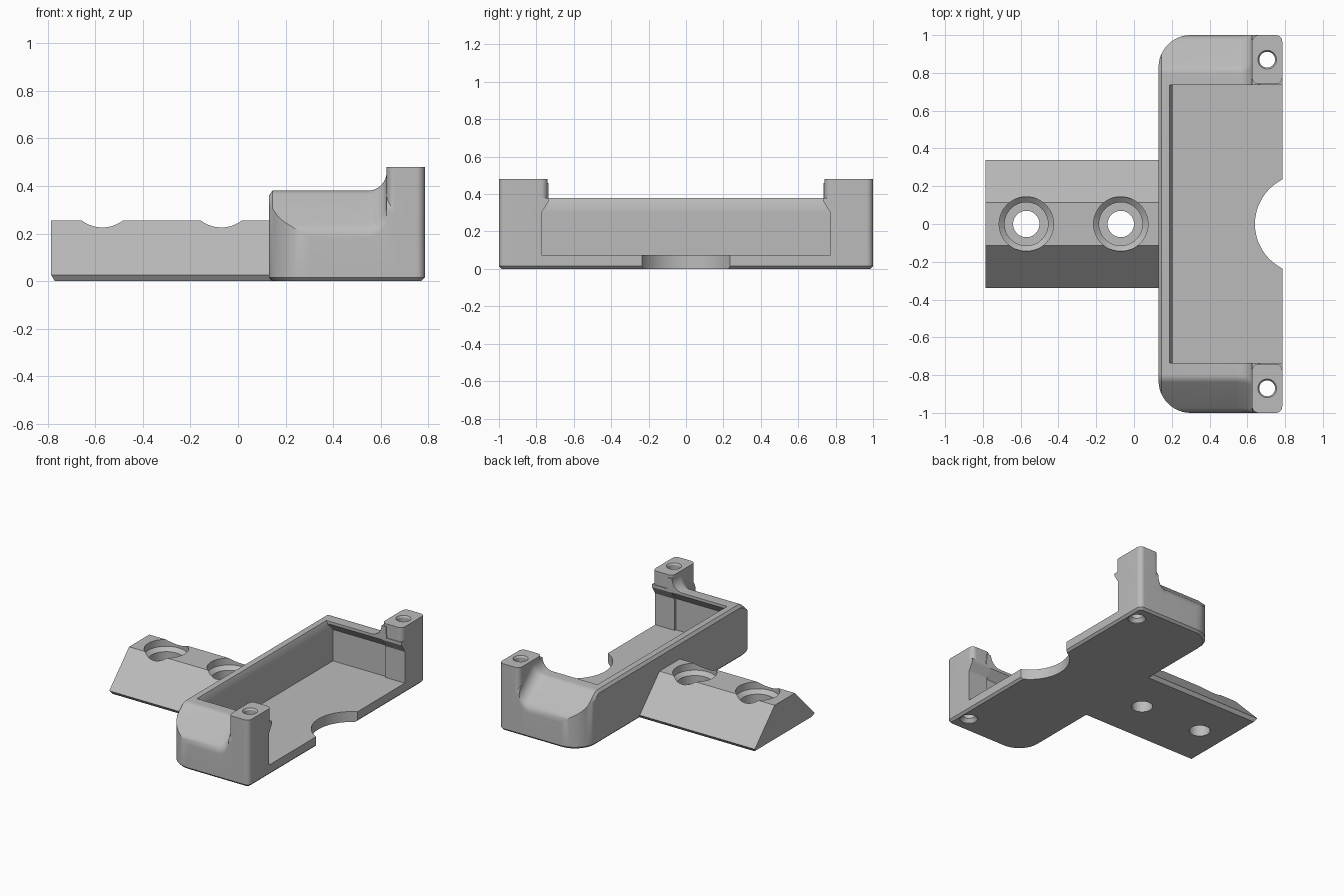
import bpy, bmesh, math
from mathutils import Vector

cube = bpy.data.objects.get("Cube")
if cube:
    bpy.data.objects.remove(cube, do_unlink=True)

grey = bpy.data.materials.new("plain grey")
grey.use_nodes = True
GREY = (0.5, 0.5, 0.5, 1)
grey.diffuse_color = GREY
grey.node_tree.nodes["Principled BSDF"].inputs["Base Color"].default_value = GREY


def loft(name, rings):
    """Closed solid through rings that share one point count."""
    bm = bmesh.new()
    loops = [[bm.verts.new(p) for p in ring] for ring in rings]
    n = len(loops[0])
    for a, b in zip(loops, loops[1:]):
        for i in range(n):
            j = (i + 1) % n
            bm.faces.new((a[i], a[j], b[j], b[i]))
    bm.faces.new(loops[0][::-1])
    bm.faces.new(loops[-1])
    bmesh.ops.recalc_face_normals(bm, faces=bm.faces)
    mesh = bpy.data.meshes.new(name)
    bm.to_mesh(mesh)
    bm.free()
    mesh.materials.append(grey)
    obj = bpy.data.objects.new(name, mesh)
    bpy.context.collection.objects.link(obj)
    return obj


def combine(target, other, operation):
    """Apply a boolean and drop the helper."""
    mod = target.modifiers.new(operation.lower(), 'BOOLEAN')
    mod.operation, mod.object, mod.solver = operation, other, 'EXACT'
    bpy.context.view_layer.objects.active = target
    bpy.ops.object.modifier_apply(modifier=mod.name)
    bpy.data.objects.remove(other, do_unlink=True)


def fillet(prev, corner, nxt, r, steps):
    """Arc points that round one corner of an outline."""
    p, c, q = Vector(prev), Vector(corner), Vector(nxt)
    u, v = (p - c).normalized(), (q - c).normalized()
    half = u.angle(v) / 2
    mid = c + (u + v).normalized() * (r / math.sin(half))
    start = c + u * (r / math.tan(half)) - mid
    end = c + v * (r / math.tan(half)) - mid
    sweep = math.pi - 2 * half
    return [mid + (start * math.sin(sweep * (1 - t)) + end * math.sin(sweep * t)) / math.sin(sweep)
            for t in (i / steps for i in range(steps + 1))]


def rounded_prism(name, x0, x1, y0, y1, r_left, r_right, layers):
    """Upright block with rounded corners; layers are (inset, z)."""
    rings = []
    for inset, z in layers:
        a, b, c, d = x0 + inset, x1 - inset, y0 + inset, y1 - inset
        pts = [(a, c), (b, c), (b, d), (a, d)]
        ring = []
        for i, p in enumerate(pts):
            r = (r_left if i in (0, 3) else r_right) - inset
            ring += fillet(pts[i - 1], p, pts[(i + 1) % 4], r, 12)
        rings.append([(p.x, p.y, z) for p in ring])
    return loft(name, rings)


def turned(name, x, y, profile):
    """Round cutter; profile is (radius, z)."""
    ring = [2 * math.pi * i / 48 for i in range(48)]
    return loft(name, [[(x + r * math.cos(a), y + r * math.sin(a), z) for a in ring]
                       for r, z in profile])


def extruded(name, profile, x0, x1):
    return loft(name, [[(x, y, z) for y, z in profile] for x in (x0, x1)])


def mirrored(half):
    return half + [(-y, z) for y, z in reversed(half)]


# Tray shell: sloped shoulders, swelling into a fillet beside the posts
def shell_ring(x, h):
    low = (1.0, 0.215 + h / 0.737)
    high = (0.82 + 0.389 * h, 0.38 + h)
    arc = fillet((1, -0.05), low, high, 0.08, 6) + fillet(low, high, (0, high[1]), 0.06, 5)
    return [(x, y, z) for y, z in mirrored([(1.0, -0.05)] + [tuple(p) for p in arc])]


R = 0.08
stations = [(0.11, -0.046), (0.145, 0)]
for i in range(9):
    t = math.pi / 2 * i / 9
    stations.append((0.625 - R + R * math.sin(t), R * (1 - math.cos(t))))
stations += [(0.625, R), (0.66, R), (0.665, 0), (0.8, 0)]
tray = loft("tray_mount", [shell_ring(x, h) for x, h in stations])
combine(tray, rounded_prism("footprint", 0.13, 0.785, -1, 1, 0.17, 0.035,
                            [(0.015, 0), (0, 0.015), (0, 0.6)]), 'INTERSECT')

# Screw posts
for side in (-1, 1):
    y0, y1 = sorted((side * 0.74, side))
    combine(tray, rounded_prism("post", 0.625, 0.785, y0, y1, 0.035, 0.035,
                                [(0.015, 0), (0, 0.015), (0, 0.48)]), 'UNION')

# Cavity under the lip, slightly narrower between the posts
for width, x0, x1 in ((0.785, 0.205, 0.63), (0.772, 0.6, 0.9)):
    half = [(width, 0.075), (width, 0.30), (0.735, 0.36), (0.735, 0.6)]
    combine(tray, extruded("cavity", mirrored(half), x0, x1), 'DIFFERENCE')

# Chamfer on the inner edge of the long wall
combine(tray, loft("edge_cut", [[(x, y, z) for x, z in
        ((0.205, 0.34), (0.25, 0.34), (0.25, 0.4), (0.18, 0.4))]
    for y in (-0.735, 0.735)]), 'DIFFERENCE')

# Round notch in the open edge of the floor
combine(tray, turned("notch", 0.903, 0, [(0.263, -0.1), (0.263, 0.2)]), 'DIFFERENCE')

# Dovetail rail
rail_half = [(0.322, 0), (0.34, 0.025), (0.115, 0.255)]
rail_end = [(0.322, 0.0), (0.325, 0.025), (0.115, 0.255)]
rail = loft("rail", [
    [(-0.77 if z == 0 else -0.785, y, z) for y, z in mirrored(rail_half)],
    [(0.16, y, z) for y, z in mirrored(rail_half)]])
combine(tray, rail, 'UNION')

# Counterbored rail holes
for x in (-0.57, -0.07):
    combine(tray, turned("bolt_hole", x, 0, [
        (0.07, -0.1), (0.07, 0.12), (0.115, 0.1201), (0.115, 0.18),
        (0.144, 0.205), (0.144, 0.4)]), 'DIFFERENCE')

# Post screw holes with eased rims
for y in (-0.87, 0.87):
    combine(tray, turned("screw_hole", 0.705, y, [
        (0.06, -0.05), (0.06, 0.005), (0.042, 0.03), (0.042, 0.468),
        (0.05, 0.481), (0.05, 0.6)]), 'DIFFERENCE')

# Smooth the rounded surfaces, keep hard edges
bpy.ops.object.select_all(action='DESELECT')
tray.select_set(True)
bpy.context.view_layer.objects.active = tray
bpy.ops.object.shade_smooth_by_angle(angle=math.radians(30))
